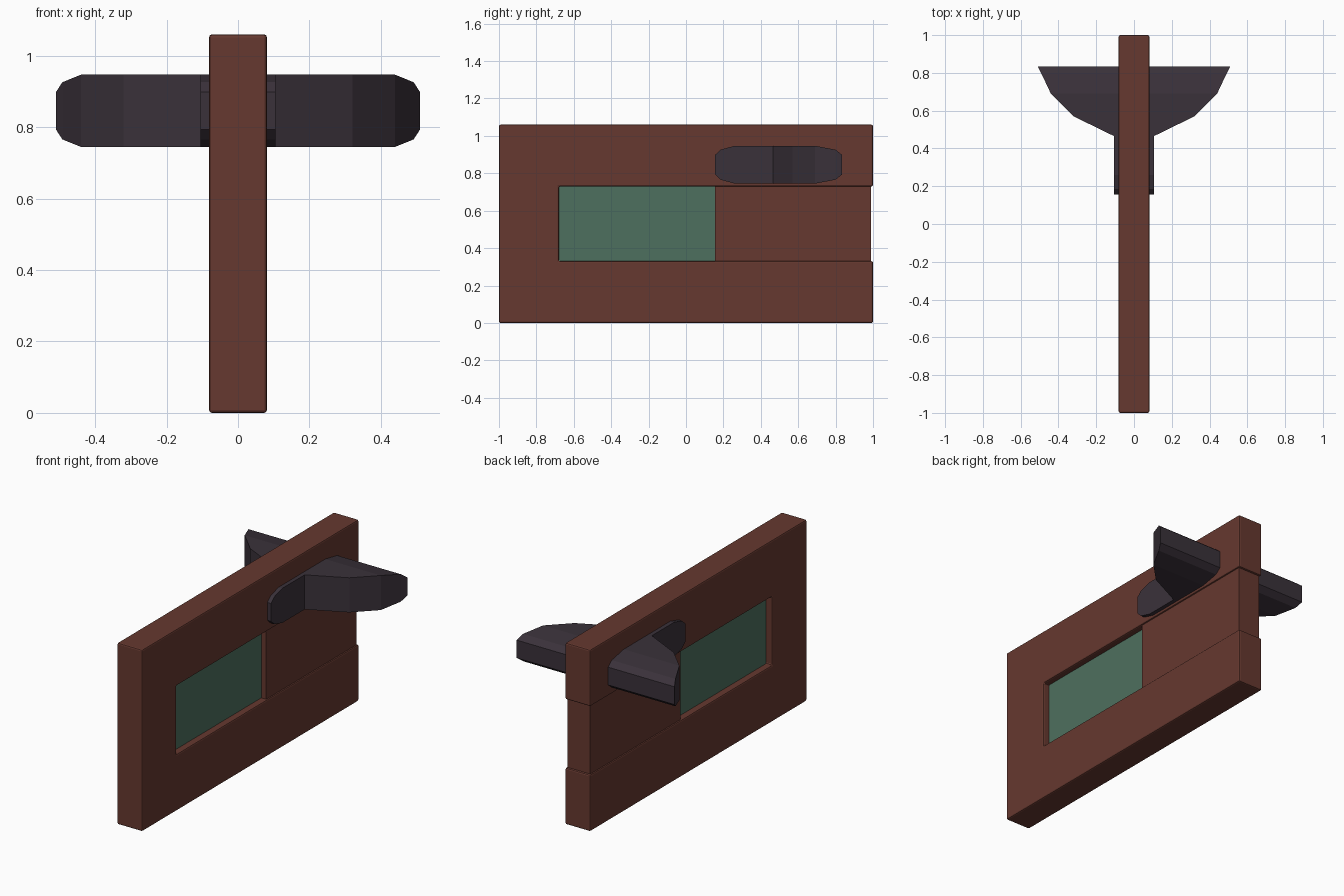
import bpy, bmesh

if "Cube" in bpy.data.objects:
    bpy.data.objects.remove(bpy.data.objects["Cube"])


def material(name, rgb):
    m = bpy.data.materials.new(name)
    m.diffuse_color = (*rgb, 1.0)
    m.use_nodes = True
    m.node_tree.nodes["Principled BSDF"].inputs["Base Color"].default_value = m.diffuse_color
    return m


BROWN = material("red brown", (0.132, 0.040, 0.029))
GREEN = material("dull green", (0.076, 0.160, 0.113))
DARK = material("dark grey", (0.042, 0.031, 0.042))


def add_object(name, bm, mat):
    bmesh.ops.recalc_face_normals(bm, faces=bm.faces)
    mesh = bpy.data.meshes.new(name)
    bm.to_mesh(mesh)
    bm.free()
    mesh.materials.append(mat)
    ob = bpy.data.objects.new(name, mesh)
    bpy.context.collection.objects.link(ob)
    return ob


def slab(name, profile, half, mat, bevel=0.0):
    """Side profile (y, z) extruded evenly to both sides of x = 0."""
    bm = bmesh.new()
    face = bm.faces.new([bm.verts.new((-half, y, z)) for y, z in profile])
    ext = bmesh.ops.extrude_face_region(bm, geom=[face])
    verts = [g for g in ext["geom"] if isinstance(g, bmesh.types.BMVert)]
    bmesh.ops.translate(bm, verts=verts, vec=(2 * half, 0, 0))
    ob = add_object(name, bm, mat)
    if bevel:
        mod = ob.modifiers.new("soft edges", "BEVEL")
        mod.width = bevel
        mod.segments = 2
    return ob


def rect(y0, y1, z0, z1):
    return [(y0, z0), (y1, z0), (y1, z1), (y0, z1)]


# C-shaped outer frame, open at the back
slab("frame", [(-1, 0), (1, 0), (1, 0.33), (-0.68, 0.33),
               (-0.68, 0.73), (1, 0.73), (1, 1.06), (-1, 1.06)], 0.081, BROWN, 0.008)

# Rear panel set slightly into the frame, and the recessed window
slab("rear_panel", rect(0.155, 0.988, 0.325, 0.735), 0.073, BROWN)
slab("window_pane", rect(-0.69, 0.16, 0.325, 0.735), 0.042, GREEN)

# Flared handle through the frame: (y, half width, half height) stations
stations = [(0.155, 0.105, 0.052), (0.185, 0.105, 0.080), (0.26, 0.105, 0.101),
            (0.465, 0.105, 0.101), (0.57, 0.32, 0.101), (0.69, 0.44, 0.101),
            (0.80, 0.492, 0.080), (0.835, 0.51, 0.052)]
bm = bmesh.new()
rings = []
for y, w, h in stations:
    rings.append([bm.verts.new((sx * w, y, 0.846 + sz * h))
                  for sx, sz in ((-1, -1), (1, -1), (1, 1), (-1, 1))])
for a, b in zip(rings, rings[1:]):
    for i in range(4):
        j = (i + 1) % 4
        bm.faces.new((a[i], a[j], b[j], b[i]))
bm.faces.new(rings[0])
bm.faces.new(rings[-1])
add_object("flared_handle", bm, DARK)
